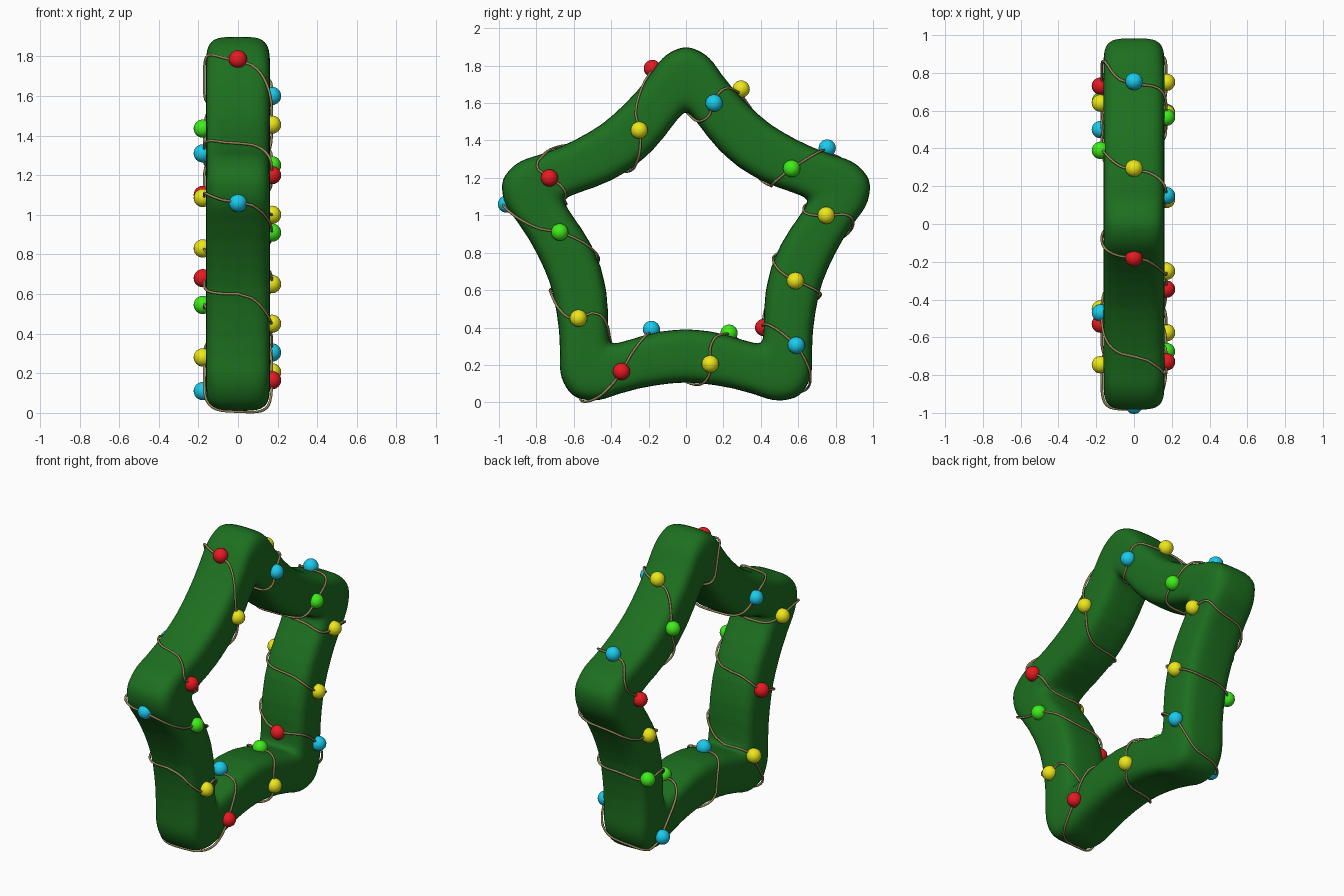
import bpy, bmesh, math
from mathutils import Vector

if "Cube" in bpy.data.objects:
    bpy.data.objects.remove(bpy.data.objects["Cube"])

CZ, HALF, N = 0.87, 0.163, 4.0      # star centre height, half depth, section squareness

# radius of the outer and inner outline against degrees away from the nearest tip
OUTER = [(0, 1.035), (4, 1.015), (7.5, 0.985), (12, 0.905), (18, 0.838), (24, 0.797), (30, 0.773), (36, 0.764)]
INNER = [(0, 0.69), (2, 0.67), (6, 0.62), (12, 0.56), (20, 0.51), (28, 0.487), (36, 0.478)]


def radius(table, deg):
    d = abs((deg + 36) % 72 - 36)
    for (a, ra), (b, rb) in zip(table, table[1:]):
        if d <= b:
            return ra + (rb - ra) * (d - a) / (b - a)
    return table[-1][1]


def spow(v):
    return math.copysign(abs(v) ** (2 / N), v)


def surface(deg, phi, lift=0.0):
    # angle runs from the top tip towards -y; phi turns around the tube
    ro, ri = radius(OUTER, deg), radius(INNER, deg)
    r = (ro + ri) / 2 + ((ro - ri) / 2 + lift) * spow(math.cos(phi))
    x = (HALF + lift) * spow(math.sin(phi))
    a = math.radians(deg)
    return Vector((x, -r * math.sin(a), CZ + r * math.cos(a)))


def material(name, rgb):
    m = bpy.data.materials.new(name)
    m.diffuse_color = (*rgb, 1)
    m.use_nodes = True
    m.node_tree.nodes["Principled BSDF"].inputs["Base Color"].default_value = m.diffuse_color
    return m


def finish(bm, name, mat):
    bmesh.ops.recalc_face_normals(bm, faces=bm.faces)
    for f in bm.faces:
        f.smooth = True
    me = bpy.data.meshes.new(name)
    bm.to_mesh(me)
    bm.free()
    me.materials.append(mat)
    ob = bpy.data.objects.new(name, me)
    bpy.context.collection.objects.link(ob)
    return ob


# star-shaped tube
bm = bmesh.new()
SEG, SIDES = 120, 24
rings = [[bm.verts.new(surface(i * 360 / SEG, 2 * math.pi * (j + 0.5) / SIDES)) for j in range(SIDES)]
         for i in range(SEG)]
for i in range(SEG):
    a, b = rings[i], rings[(i + 1) % SEG]
    for j in range(SIDES):
        k = (j + 1) % SIDES
        bm.faces.new((a[j], a[k], b[k], b[j]))
star = finish(bm, "star_wreath", material("foliage_green", (0.012, 0.16, 0.014)))
star.modifiers.new("smooth", 'SUBSURF').levels = 1

# wire stops (y, z, bulb colour), cycling outer, right, inner, left around the tube
STOPS = [
    (-.18, 1.785, 'R'), (-.25, 1.455, 'Y'), (-.3, 1.24, ''), (-.47, 1.31, 'B'),
    (-.7, 1.36, ''), (-.73, 1.2, 'R'), (-.64, 1.06, ''), (-.745, 1.085, 'Y'),
    (-.96, 1.06, 'B'), (-.675, .91, 'G'), (-.46, .78, ''), (-.53, .68, 'R'),
    (-.73, .6, ''), (-.575, .45, 'Y'), (-.39, .34, ''), (-.45, .28, 'Y'),
    (-.55, .01, ''), (-.345, .165, 'R'), (-.185, .39, 'B'), (-.08, .25, ''),
    (.06, .1, ''), (.13, .205, 'Y'), (.23, .37, 'G'), (.5, .11, 'B'),
    (.67, .07, ''), (.59, .305, 'B'), (.415, .40, 'R'), (.65, .545, 'G'),
    (.76, .56, ''), (.585, .65, 'Y'), (.44, .78, ''), (.64, .83, 'Y'),
    (.91, .93, ''), (.75, 1.0, 'Y'), (.6, 1.04, ''), (.73, 1.1, 'R'),
    (.755, 1.36, 'B'), (.565, 1.25, 'G'), (.48, 1.17, ''), (.39, 1.435, 'G'),
    (.295, 1.675, 'Y'), (.15, 1.6, 'B'), (.02, 1.54, ''), (-.08, 1.68, ''),
]
BULBS = {'R': ("red", (0.8, 0.01, 0.015)), 'Y': ("yellow", (0.85, 0.8, 0.01)),
         'G': ("green", (0.05, 0.85, 0.01)), 'B': ("blue", (0.01, 0.6, 0.85))}
bulb_mesh = {c: bmesh.new() for c in BULBS}
keys, prev = [], 0.0
for n, (y, z, colour) in enumerate(STOPS):
    side, turn = n % 4, n // 4
    deg = math.degrees(math.atan2(-y, z - CZ))
    while deg < prev - 180:
        deg += 360
    prev = deg
    ro, ri = radius(OUTER, deg), radius(INNER, deg)
    u = (math.hypot(y, z - CZ) - (ro + ri) / 2) / ((ro - ri) / 2)
    u = max(-0.9, min(0.9, u))
    phi = math.acos(math.copysign(abs(u) ** (N / 2), u))
    phi = (0, phi, math.pi, 2 * math.pi - phi)[side]
    keys.append((deg, phi + turn * 2 * math.pi))
    if colour:
        m = bmesh.ops.create_uvsphere(bulb_mesh[colour], u_segments=20, v_segments=12, radius=0.046)
        bmesh.ops.translate(bulb_mesh[colour], verts=m['verts'], vec=((0, .172, 0, -.178)[side], y, z))
for c, (name, rgb) in BULBS.items():
    finish(bulb_mesh[c], name + "_bulbs", material("bulb_" + name, rgb))

# closed wire wound around the tube
keys.append((keys[0][0] + 360, keys[0][1] + 22 * math.pi))
points = []
for (d0, p0), (d1, p1) in zip(keys, keys[1:]):
    for s in range(10):
        t = s / 10
        points.append(surface(d0 + (d1 - d0) * t, p0 + (p1 - p0) * t, 0.008))
cu = bpy.data.curves.new("light_wire", 'CURVE')
cu.dimensions = '3D'
cu.bevel_depth = 0.007
cu.bevel_resolution = 1
sp = cu.splines.new('POLY')
sp.points.add(len(points) - 1)
for p, co in zip(sp.points, points):
    p.co = (*co, 1)
sp.use_cyclic_u = True
cu.materials.append(material("wire_tan", (0.3, 0.24, 0.1)))
bpy.context.collection.objects.link(bpy.data.objects.new("light_wire", cu))
